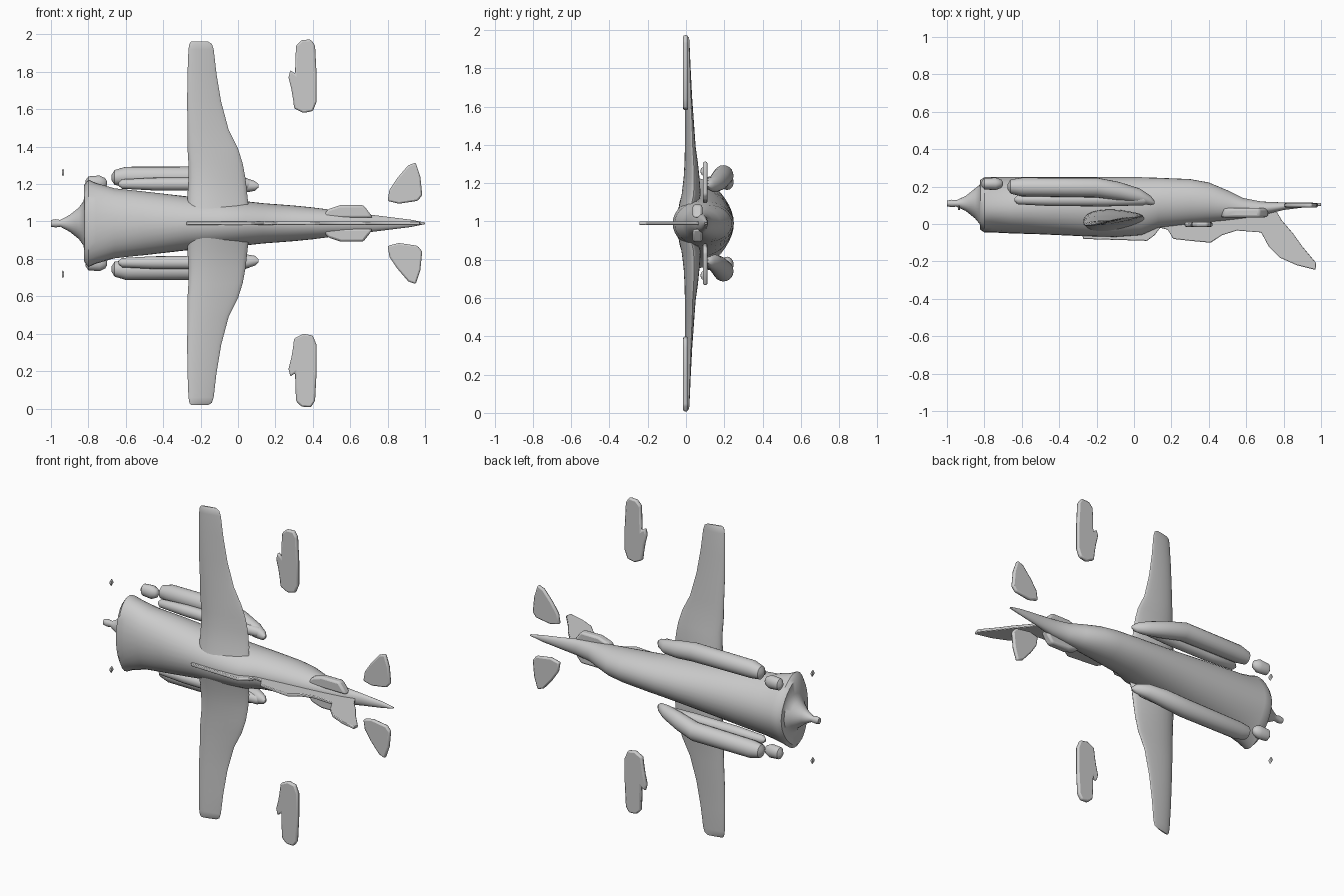
import bpy, bmesh
from math import sin, cos, pi

ZC = 0.99  # symmetry plane of the aircraft, which lies on its side


def finish(name, bm, angle=0.7):
    bmesh.ops.recalc_face_normals(bm, faces=bm.faces)
    me = bpy.data.meshes.new(name)
    bm.to_mesh(me)
    bm.free()
    ob = bpy.data.objects.new(name, me)
    bpy.context.collection.objects.link(ob)
    bpy.ops.object.select_all(action='DESELECT')
    ob.select_set(True)
    bpy.context.view_layer.objects.active = ob
    bpy.ops.object.shade_smooth_by_angle(angle=angle)
    return ob


def loft(name, rings):
    """Skin a list of equally long point rings and cap both ends."""
    bm = bmesh.new()
    rows = [[bm.verts.new(p) for p in r] for r in rings]
    n = len(rows[0])
    for a, b in zip(rows, rows[1:]):
        for i in range(n):
            j = (i + 1) % n
            bm.faces.new((a[i], a[j], b[j], b[i]))
    bm.faces.new(rows[0])
    bm.faces.new(rows[-1])
    return finish(name, bm)


def body(name, sections, n=32):
    """Sections across x: (x, y_min, y_max, half_width, pear, z)."""
    rings = []
    for x, y0, y1, w, k, z in sections:
        yc, ry = (y0 + y1) / 2, (y1 - y0) / 2
        rings.append([(x, yc + ry * sin(t), z + w * cos(t) * (1 - k * sin(t)))
                      for t in (2 * pi * i / n for i in range(n))])
    return loft(name, rings)


def plate(name, outline, to3d, thick, bevel):
    """Thin rounded slab from a 2D outline."""
    bm = bmesh.new()
    lo = [bm.verts.new(to3d(a, b, -thick / 2)) for a, b in outline]
    hi = [bm.verts.new(to3d(a, b, thick / 2)) for a, b in outline]
    n = len(lo)
    bm.faces.new(lo)
    bm.faces.new(hi)
    for i in range(n):
        j = (i + 1) % n
        bm.faces.new((lo[i], lo[j], hi[j], hi[i]))
    ob = finish(name, bm)
    mod = ob.modifiers.new("round", 'BEVEL')
    mod.width, mod.segments = bevel, 2
    return ob


# Fuselage with spinner, flared cowl and slender tail
body("fuselage", [
    (-1.0, .095, .125, .018, 0, ZC), (-.975, .09, .13, .022, 0, ZC),
    (-.95, .093, .127, .018, 0, ZC), (-.9, .07, .15, .045, 0, ZC),
    (-.85, .03, .19, .085, 0, ZC), (-.825, 0, .21, .12, 0, ZC),
    (-.822, -.03, .235, .20, .25, ZC), (-.80, -.045, .25, .225, .3, ZC),
    (-.76, -.045, .25, .21, .25, ZC), (-.66, -.05, .25, .185, .15, ZC),
    (-.5, -.055, .25, .17, .08, ZC), (-.28, -.065, .25, .145, 0, ZC),
    (-.1, -.07, .25, .13, 0, ZC), (.04, -.06, .25, .118, 0, ZC),
    (.13, -.02, .247, .108, 0, ZC), (.3, 0, .24, .095, 0, ZC),
    (.4, .01, .222, .085, 0, ZC), (.5, .02, .18, .072, 0, ZC),
    (.58, .03, .14, .06, 0, ZC), (.68, .045, .12, .05, 0, ZC),
    (.8, .075, .115, .035, 0, ZC), (.92, .09, .115, .02, 0, ZC),
    (1.0, .097, .112, .004, 0, ZC)])

# Dorsal ridge running into the swept tail fin
plate("tail_fin", [
    (-.3, .0), (-.27, -.08), (.07, -.09), (.11, -.06), (.14, -.02), (.18, -.03),
    (.21, -.08), (.3, -.09), (.41, -.1), (.47, -.06), (.55, -.035), (.68, -.045),
    (.72, -.12), (.78, -.18), (.87, -.22), (.97, -.245), (.975, -.21), (.9, -.12),
    (.85, -.05), (.79, .02), (.76, .07), (.98, .1), (.8, .11), (.4, .1), (0, .05)],
    lambda x, y, d: (x, y, ZC + d), .018, .004)

wing = [  # distance from centre, leading x, trailing x, y centre, thickness
    (.06, -.27, .06, .0, .11), (.15, -.27, .05, .02, .11), (.24, -.265, .04, .022, .09),
    (.32, -.265, .025, .02, .075), (.4, -.27, .0, .015, .06), (.5, -.27, -.05, .012, .05),
    (.65, -.272, -.09, .005, .04), (.8, -.27, -.115, .0, .032), (.93, -.265, -.13, -.004, .026),
    (.96, -.26, -.14, -.005, .022), (.972, -.25, -.16, -.005, .008)]

aileron = [(.30, .615), (.35, .59), (.40, .6), (.42, .65), (.42, .8), (.412, .95),
           (.39, .983), (.34, .98), (.31, .95), (.305, .8), (.28, .82), (.27, .78),
           (.285, .72), (.295, .66)]
tailplane = [(.8, .12), (.86, .105), (.96, .12), (.985, .15), (.975, .25), (.95, .325),
             (.91, .31), (.85, .24), (.81, .18)]
tail_root = [(.45, .03), (.48, .075), (.55, .098), (.67, .098), (.7, .06), (.72, .03)]

for s, side in ((1, "upper"), (-1, "lower")):
    # Main wing: airfoil sections along the span
    rings = []
    for d, xl, xt, y, th in wing:
        ring = []
        for i in range(24):
            t = 2 * pi * i / 24
            u = (1 - cos(t)) / 2
            ring.append((xl + (xt - xl) * u,
                         y + .02 * u + th / 2 * sin(t) * (1.15 - .6 * u), ZC + s * d))
        rings.append(ring)
    loft(side + "_wing", rings)

    # Detached plates: trailing wing panel, tailplane, and tailplane root
    def flat(y):
        return lambda x, d, h: (x, y + h, ZC + s * d)
    plate(side + "_wing_panel", aileron, flat(-.002), .026, .009)
    plate(side + "_tailplane", tailplane, flat(.1), .024, .009)
    plate(side + "_tailplane_root", tail_root, flat(.06), .05, .012)

    # Underwing pod, slim upper pod and intake stub
    body(side + "_pod", [(x, y - r, y + r, r * 1.05, 0, ZC + s * d) for x, y, r, d in (
        (-.675, .2, .015, .245), (-.66, .2, .038, .245), (-.6, .198, .05, .25),
        (-.2, .195, .053, .248), (-.08, .175, .05, .225), (.03, .15, .04, .205),
        (.09, .125, .025, .2), (.11, .115, .008, .2))], 20)
    body(side + "_slim_pod", [(x, .13 - r, .13 + r, r, 0, ZC + s * .21) for x, r in (
        (-.64, .008), (-.62, .025), (-.45, .034), (-.15, .036), (.05, .03), (.09, .008))], 16)
    body(side + "_intake_stub", [(x, .215 - r, .215 + r, r * 1.2, 0, ZC + s * .215) for x, r in (
        (-.815, .012), (-.8, .03), (-.74, .034), (-.71, .022), (-.7, .008))], 16)

    # Propeller blade tip fragment
    body(side + "_blade_tip", [(x, .075, .1, w, 0, ZC + s * .272) for x, w in (
        (-.942, .008), (-.936, .022), (-.93, .008))], 8)
